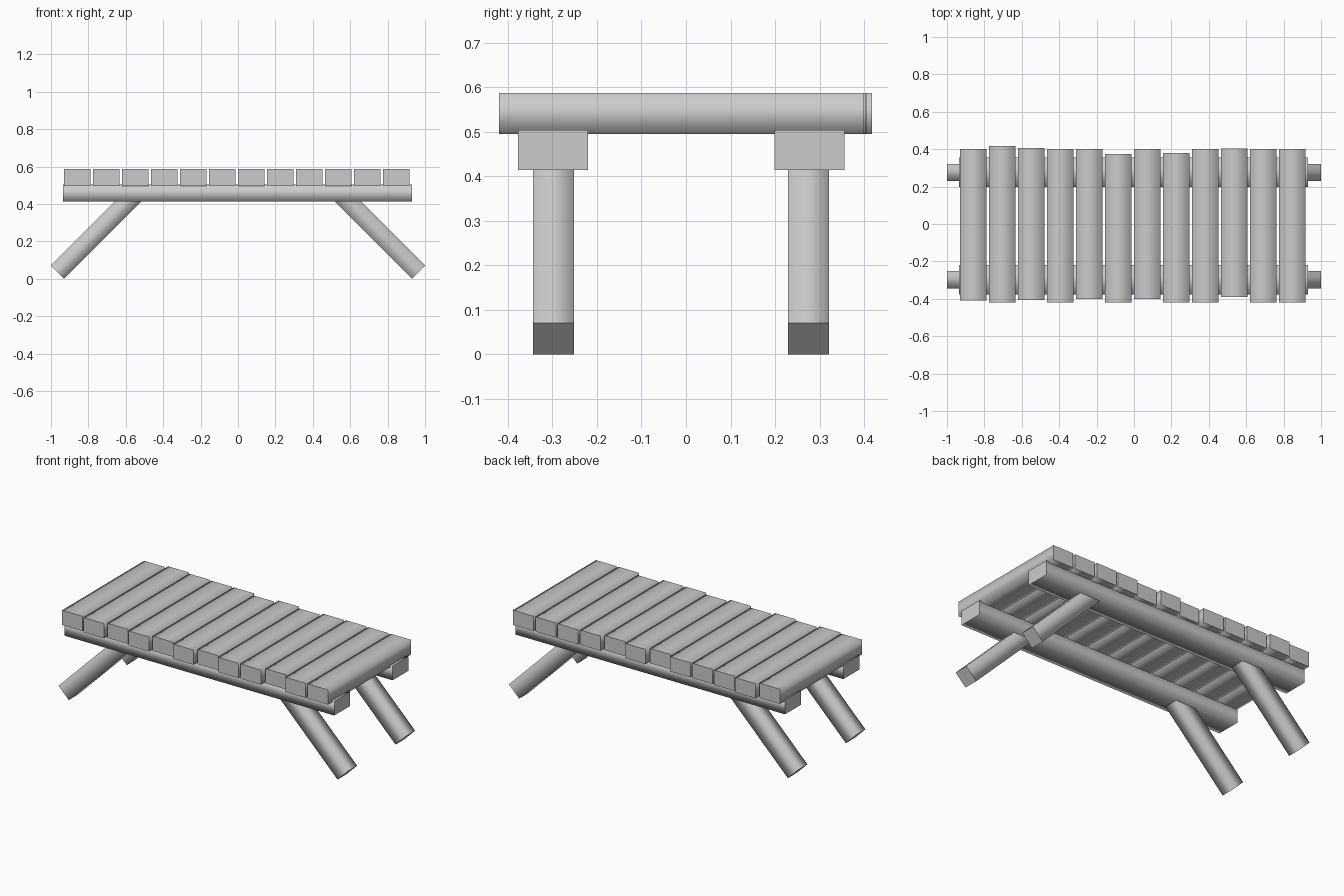
import bpy, bmesh
from math import radians
from mathutils import Matrix, Vector

if "Cube" in bpy.data.objects:
    bpy.data.objects.remove(bpy.data.objects["Cube"])


def beam(name, size, centre, axis, tilt=0.0):
    """Box with smooth-shaded long sides and crisp ends along the given axis."""
    bm = bmesh.new()
    bmesh.ops.create_cube(bm, size=1.0)
    bmesh.ops.scale(bm, vec=size, verts=bm.verts)
    for f in bm.faces:
        f.smooth = True
    for e in bm.edges:
        # edges around the two end caps stay sharp
        if abs(e.verts[0].co[axis] - e.verts[1].co[axis]) < 1e-5:
            e.smooth = False
    bm.transform(Matrix.Translation(centre) @ Matrix.Rotation(tilt, 4, 'Y'))
    mesh = bpy.data.meshes.new(name)
    bm.to_mesh(mesh)
    bm.free()
    obj = bpy.data.objects.new(name, mesh)
    bpy.context.collection.objects.link(obj)
    return obj


# Seat slats: uneven ends, front and back y of each plank
slat_ends = [(-0.41, 0.40), (-0.42, 0.418), (-0.405, 0.405), (-0.42, 0.40),
             (-0.40, 0.40), (-0.42, 0.375), (-0.40, 0.40), (-0.42, 0.38),
             (-0.42, 0.40), (-0.39, 0.403), (-0.42, 0.40), (-0.42, 0.40)]
for i, (y0, y1) in enumerate(slat_ends):
    x = -0.859 + i * 0.155
    beam(f"slat_{i + 1}", (0.142, y1 - y0, 0.092), (x, (y0 + y1) / 2, 0.541), 1)

# Two rails under the slats, each with a splayed leg at both ends
for side, rail_y, leg_y in (("front", -0.299, -0.298), ("back", 0.277, 0.275)):
    beam(f"{side}_rail", (1.865, 0.157, 0.09), (-0.002, rail_y, 0.459), 0)
    for end, s in (("left", -1), ("right", 1)):
        length = 0.6
        foot = Vector((s * 0.965, leg_y, 0.0355))
        direction = Vector((-s, 0, 1)).normalized()
        beam(f"{side}_{end}_leg", (0.1, 0.092, length),
             foot + direction * length / 2, 2, radians(-45 * s))
